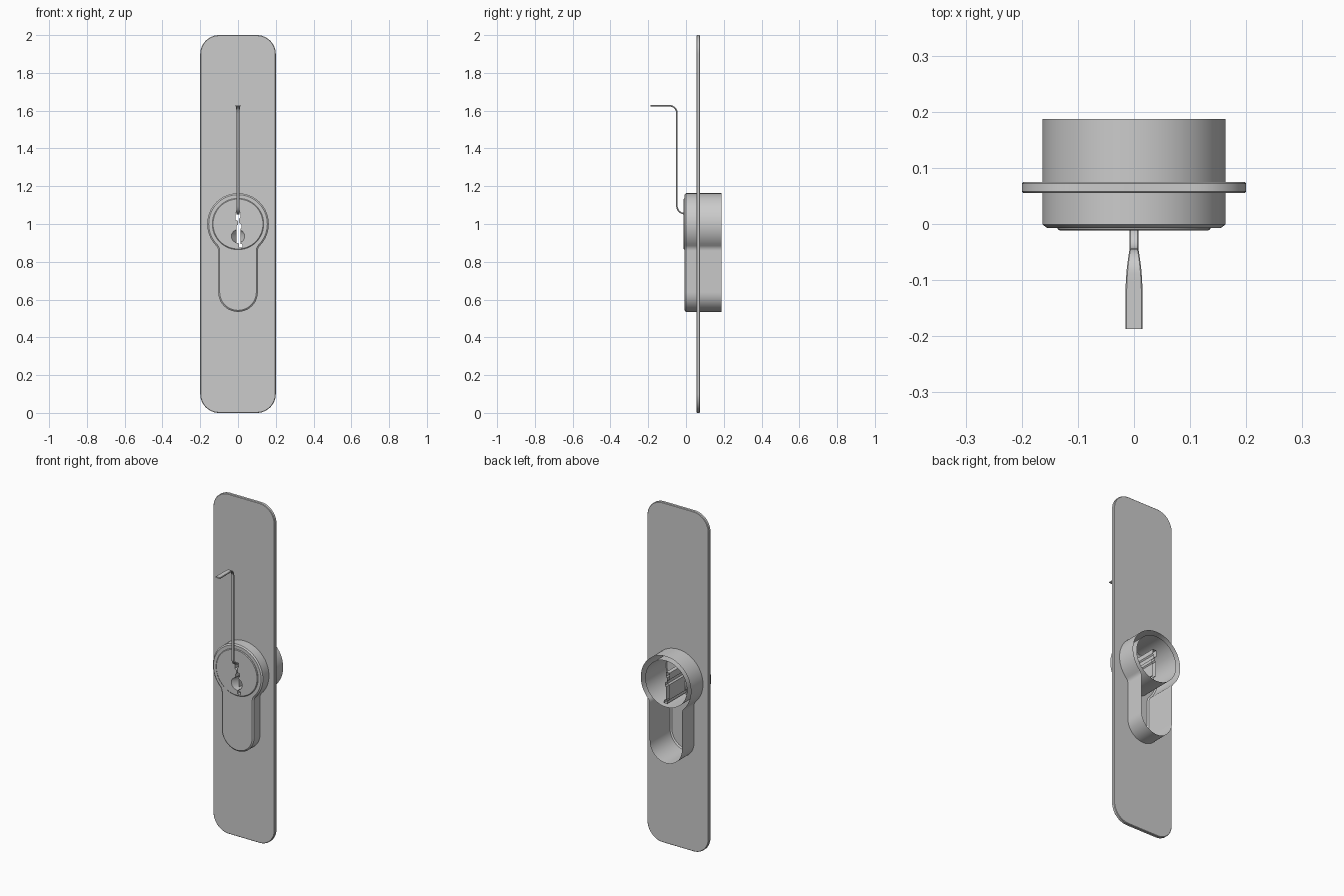
import bpy, bmesh
from math import sin, cos, radians, sqrt, atan2, degrees
from mathutils import Vector

if "Cube" in bpy.data.objects:
    bpy.data.objects.remove(bpy.data.objects["Cube"])


def arc(cx, cz, r, a0, a1, n):
    """Points on an arc, angles in degrees."""
    return [(cx + r * cos(radians(a0 + (a1 - a0) * i / n)),
             cz + r * sin(radians(a0 + (a1 - a0) * i / n))) for i in range(n + 1)]


def at_y(points, y):
    return [(x, y, z) for x, z in points]


def add_walls(bm, rings):
    """Join closed rings of equal length with quads; return the vertex rings."""
    vs = [[bm.verts.new(p) for p in ring] for ring in rings]
    n = len(vs[0])
    for a, b in zip(vs, vs[1:]):
        for i in range(n):
            bm.faces.new((a[i], a[(i + 1) % n], b[(i + 1) % n], b[i]))
    return vs


def fill(bm, *rings):
    """Fill a flat outline, with an optional inner ring as a hole."""
    edges = []
    for r in rings:
        for i in range(len(r)):
            pair = (r[i], r[(i + 1) % len(r)])
            edges.append(bm.edges.get(pair) or bm.edges.new(pair))
    bmesh.ops.triangle_fill(bm, edges=edges, use_beauty=True, use_dissolve=False)


def finish(bm, name):
    bmesh.ops.recalc_face_normals(bm, faces=bm.faces[:])
    me = bpy.data.meshes.new(name)
    bm.to_mesh(me)
    bm.free()
    ob = bpy.data.objects.new(name, me)
    bpy.context.collection.objects.link(ob)
    bpy.ops.object.select_all(action='DESELECT')
    ob.select_set(True)
    bpy.context.view_layer.objects.active = ob
    bpy.ops.object.shade_smooth_by_angle(angle=radians(25))
    return ob


def lock_profile(d=0.0):
    """Round head with a filleted slot below, offset inwards by d."""
    head, slot, fil = 0.163 - d, 0.105 - d, 0.04 + d
    fx = slot + fil
    fz = 1 - sqrt((head + fil) ** 2 - fx ** 2)
    a = degrees(atan2(fz - 1, fx))
    left = arc(-fx, fz, fil, 0, -a, 6)
    right = arc(fx, fz, fil, 180 + a, 180, 6)
    return (arc(0, 1, head, a, 180 - a, 56)[:-1] + left[::-1]
            + arc(0, 0.64, slot, 180, 360, 24) + right[::-1][:-1])


def plate_profile(d=0.0):
    r, w = 0.1 - d, 0.1
    return (arc(w, 1.9, r, 0, 90, 12) + arc(-w, 1.9, r, 90, 180, 12)
            + arc(-w, 0.1, r, 180, 270, 12) + arc(w, 0.1, r, 270, 360, 12))


# Backing plate with a lock-shaped opening
bm = bmesh.new()
b = 0.003
outer = add_walls(bm, [at_y(plate_profile(b), 0.055), at_y(plate_profile(), 0.055 + b),
                       at_y(plate_profile(), 0.075 - b), at_y(plate_profile(b), 0.075)])
inner = add_walls(bm, [at_y(lock_profile(), 0.055), at_y(lock_profile(), 0.075)])
fill(bm, outer[0], inner[0])
fill(bm, outer[-1], inner[-1])
finish(bm, "backing_plate")

# Lock housing: shell open at the back, round hole for the plug in front
bm = bmesh.new()
shell = add_walls(bm, [at_y(lock_profile(), 0.187), at_y(lock_profile(), -0.001),
                       at_y(lock_profile(0.008), -0.007)])
hole = [bm.verts.new(p) for p in at_y(arc(0, 1, 0.136, 0, 360, 64)[:-1], -0.007)]
fill(bm, shell[-1], hole)
finish(bm, "lock_housing")

# Keyway outline: stepped sides plus a countersunk round guide
g = 0.935
top = [(-0.012, 1.061), (0.012, 1.061), (0.012, 1.035), (0.006, 1.028), (0.006, 1.005),
       (0.018, 0.998), (0.018, 0.98), (0.012, 0.974)]
a_r, a_l = degrees(atan2(0.033, 0.012)), degrees(atan2(0.034, -0.008))
guide_r = arc(0, g, 0.035, a_r, -a_r, 12)
guide_l = arc(0, g, 0.035, 360 - a_l, a_l, 12)
bottom = [(0.012, 0.896), (0.025, 0.892), (0.025, 0.876), (0.004, 0.876), (0.004, 0.896)]
side = [(-0.008, 0.974), (-0.008, 0.99), (0.0, 0.997), (0.0, 1.015), (-0.012, 1.022)]
mouth = top + guide_r + bottom + guide_l + side
deep = (top + [(0.012, z) for _, z in guide_r] + bottom
        + [(-0.008, z) for _, z in guide_l] + side)

# Plug: hollow tube with front face and keyway walls running backwards
bm = bmesh.new()
disc = lambda r: arc(0, 1, r, 0, 360, 64)[:-1]
tube = add_walls(bm, [at_y(disc(0.136), 0.185), at_y(disc(0.136), -0.009),
                      at_y(disc(0.132), -0.012)])
key = add_walls(bm, [at_y(mouth, -0.012), at_y(deep, 0.02), at_y(deep, 0.17)])
fill(bm, tube[-1], key[0])
finish(bm, "lock_plug")

# Tension tool: bent flat wire with a flared handle, path given in y-z
path = ([(-0.187 + 0.011 * i, 1.626) for i in range(9)]
        + arc(-0.088, 1.586, 0.04, 90, 0, 10)
        + arc(-0.008, 1.095, 0.04, 180, 270, 10) + [(0.05, 1.055)])
rings = []
for i, (y, z) in enumerate(path):
    p, q = path[max(i - 1, 0)], path[min(i + 1, len(path) - 1)]
    t = Vector((0, q[0] - p[0], q[1] - p[1])).normalized()
    if i == 18:
        t = Vector((0, 0, -1))
    n = Vector((0, -t.z, t.y))
    k = min(max((-0.048 - y) / 0.072, 0), 1) if z > 1.5 else 0
    w = 0.008 + 0.007 * k * (2 - k)
    h, c = 0.004, 0.002
    sec = [(w, -h + c), (w, h - c), (w - c, h), (c - w, h),
           (-w, h - c), (-w, c - h), (c - w, -h), (w - c, -h)]
    rings.append([Vector((sx, y, z)) + n * sn for sx, sn in sec])
bm = bmesh.new()
wire = add_walls(bm, rings)
bm.faces.new(wire[0])
bm.faces.new(wire[-1])
finish(bm, "tension_tool")
